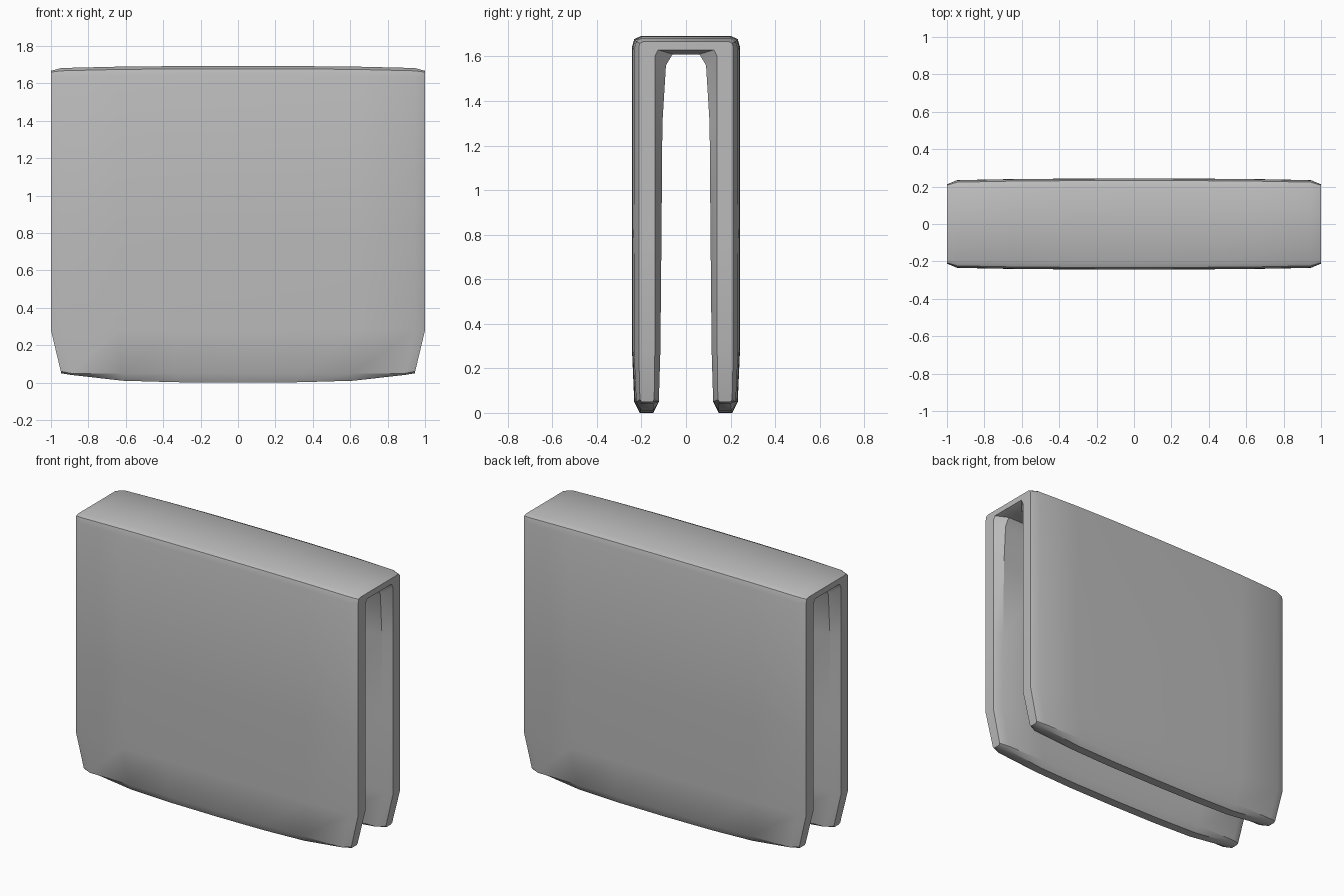
import bpy
import bmesh
import math

cube = bpy.data.objects.get("Cube")
if cube:
    bpy.data.objects.remove(cube, do_unlink=True)

grey = bpy.data.materials.new("plain grey")
grey.use_nodes = True
colour = (0.5, 0.5, 0.5, 1)
grey.diffuse_color = colour
grey.node_tree.nodes["Principled BSDF"].inputs["Base Color"].default_value = colour

# Half of the U section (y, z): top, outer wall, foot, inner wall, slot roof
middle = [(0, 1.69), (.20, 1.69), (.23, 1.675), (.24, 1.64), (.241, .8), (.24, .28),
          (.23, .05), (.205, .005), (.147, .005), (.122, .05), (.115, .28), (.11, .8),
          (.106, 1.3), (.09, 1.56), (.06, 1.61), (0, 1.61)]
# Matching narrower section where the open ends are chamfered
end = [(0, 1.667), (.19, 1.667), (.207, 1.66), (.212, 1.64), (.212, .8), (.212, .28),
       (.207, .06), (.20, .05), (.15, .05), (.143, .06), (.14, .28), (.14, .8),
       (.14, 1.3), (.14, 1.6), (.125, 1.63), (0, 1.63)]

# Stations along half the width: x, use end section, crown drop, foot lift
half = [(0, False, -.003, -.005), (.35, False, -.002, -.003), (.65, False, .001, .005),
        (.945, False, .008, .036), (1, True, 0, 0)]
stations = [(-x, e, d, l) for x, e, d, l in half[:0:-1]] + half


def ring(bm, x, is_end, drop, lift):
    points = []
    for y, z in (end if is_end else middle):
        if z < .04:
            z += lift
        elif z > 1.62 and not is_end:
            z -= drop
        if y > .2:
            y -= drop * .8
        # The lower corners taper inwards
        taper = 1 - .055 * max(0, min(1, (.28 - z) / .23))
        points.append((x * taper, y, z))
    mirrored = [(px, -y, z) for px, y, z in points[-2:0:-1]]
    return [bm.verts.new(p) for p in points + mirrored]


bm = bmesh.new()
rings = [ring(bm, *s) for s in stations]
count = len(rings[0])
for a, b in zip(rings, rings[1:]):
    for i in range(count):
        j = (i + 1) % count
        bm.faces.new((a[i], a[j], b[j], b[i]))

# U-shaped end faces, bridging outer wall to inner wall
last = len(middle) - 1
for r in (rings[0], rings[-1]):
    for i in range(last // 2):
        k = last - i
        quads = [(i, i + 1, k - 1, k)]
        quads.append(tuple((-n) % count for n in quads[0]))
        for q in quads:
            verts = list(dict.fromkeys(r[n] for n in q))
            bm.faces.new(verts)
bmesh.ops.recalc_face_normals(bm, faces=bm.faces)

# Rest on the ground
low = min(v.co.z for v in bm.verts)
bmesh.ops.translate(bm, verts=bm.verts, vec=(0, 0, -low))

mesh = bpy.data.meshes.new("folded_cover")
bm.to_mesh(mesh)
bm.free()
cover = bpy.data.objects.new("folded_cover", mesh)
bpy.context.collection.objects.link(cover)
mesh.materials.append(grey)

bpy.ops.object.select_all(action='DESELECT')
cover.select_set(True)
bpy.context.view_layer.objects.active = cover
bpy.ops.object.shade_smooth_by_angle(angle=math.radians(30))
